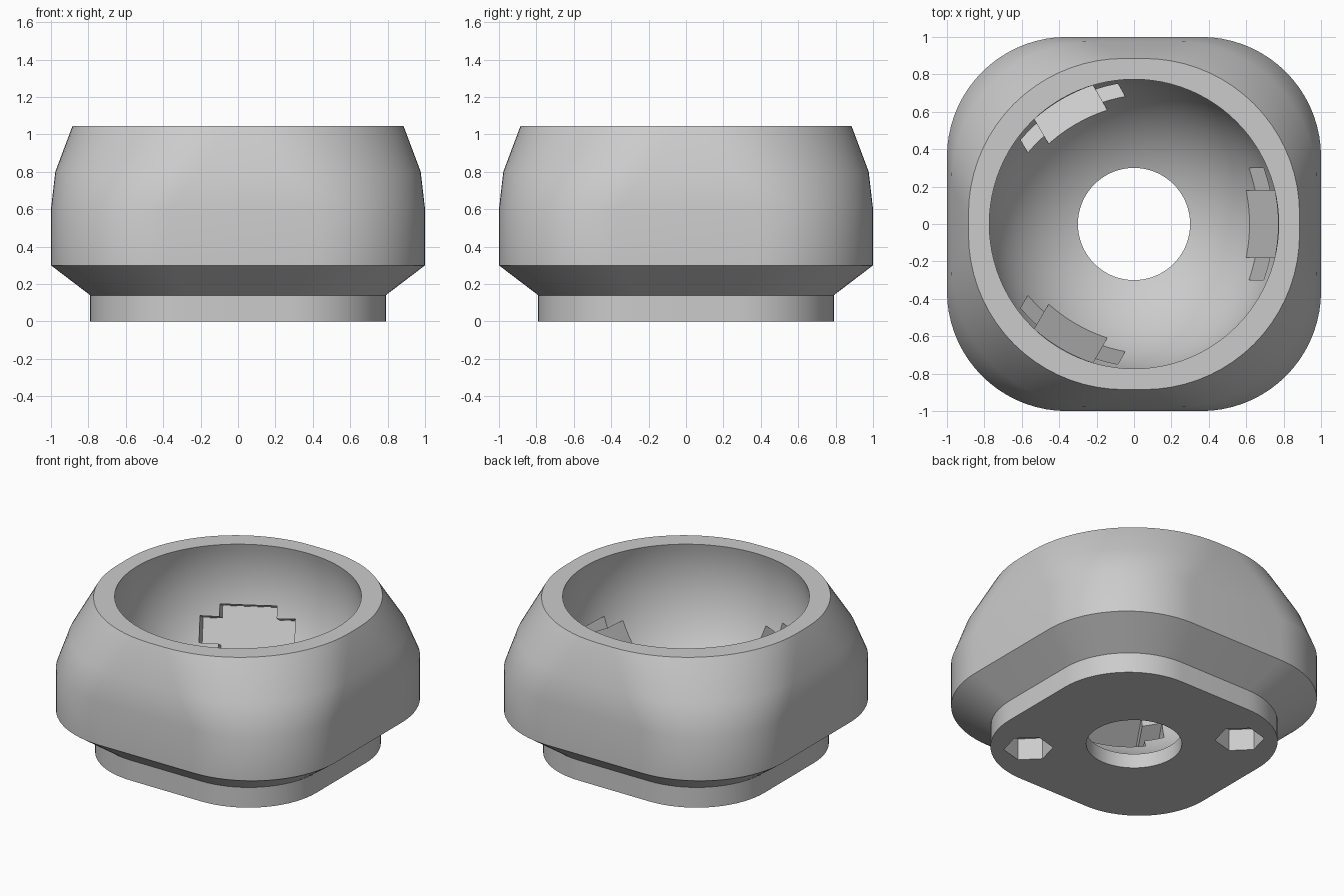
import bpy, bmesh, math
from mathutils import Matrix, Vector

cube = bpy.data.objects.get("Cube")
if cube:
    bpy.data.objects.remove(cube, do_unlink=True)

grey = bpy.data.materials.new("light_grey")
grey.use_nodes = True
colour = (0.6, 0.6, 0.6, 1)
grey.diffuse_color = colour
grey.node_tree.nodes["Principled BSDF"].inputs["Base Color"].default_value = colour

BALL_Z, BALL_R = 0.842, 0.8


def make_object(name, bm):
    bmesh.ops.recalc_face_normals(bm, faces=bm.faces)
    mesh = bpy.data.meshes.new(name)
    bm.to_mesh(mesh)
    bm.free()
    mesh.materials.append(grey)
    obj = bpy.data.objects.new(name, mesh)
    bpy.context.collection.objects.link(obj)
    return obj


def loft(name, sections):
    """Skin a stack of equal-count point loops and cap both ends."""
    bm = bmesh.new()
    rings = [[bm.verts.new(p) for p in s] for s in sections]
    n = len(rings[0])
    for a, b in zip(rings, rings[1:]):
        for i in range(n):
            j = (i + 1) % n
            bm.faces.new((a[i], a[j], b[j], b[i]))
    bm.faces.new(rings[0])
    bm.faces.new(rings[-1])
    return make_object(name, bm)


def rounded_square(half, radius, z, steps=18):
    pts = []
    for corner in range(4):
        mid = math.radians(45 + 90 * corner)
        cx = math.copysign(half - radius, math.cos(mid))
        cy = math.copysign(half - radius, math.sin(mid))
        for s in range(steps + 1):
            a = math.radians(90 * (corner + s / steps))
            pts.append(Vector((cx + radius * math.cos(a), cy + radius * math.sin(a), z)))
    return pts


def prism(name, outline, matrix, start, end):
    """Extrude a flat outline along the local z axis of matrix."""
    return loft(name, [[matrix @ Vector((x, y, d)) for x, y in outline] for d in (start, end)])


def regular(count, radius):
    return [(radius * math.cos(math.tau * i / count), radius * math.sin(math.tau * i / count))
            for i in range(count)]


# Housing: rounded square foot, flared belly, nearly round rim
profile = [(0.79, 0.52, 0), (0.79, 0.52, 0.14), (1.0, 0.64, 0.3),
           (1.0, 0.64, 0.6), (0.977, 0.76, 0.8), (0.885, 0.83, 1.045)]
housing = loft("ball_housing", [rounded_square(*p) for p in profile])

# Ball socket and drain hole
bm = bmesh.new()
bmesh.ops.create_uvsphere(bm, u_segments=96, v_segments=48, radius=BALL_R,
                          matrix=Matrix.Translation((0, 0, BALL_Z)))
cutters = [make_object("socket_cutter", bm),
           prism("hole_cutter", regular(64, 0.3), Matrix(), -0.2, 0.6)]

# Three cross-shaped roller slots aimed outward and down from the ball centre
quarter = [(0.3, 0.085), (0.18, 0.085), (0.18, 0.165)]
cross = quarter + [(-x, y) for x, y in reversed(quarter)]
cross += [(-x, -y) for x, y in cross]
tilt = math.radians(27.5)
for k in range(3):
    phi = math.tau * k / 3
    out = Vector((math.cos(phi), math.sin(phi), 0))
    up = Vector((0, 0, 1))
    axis = out * math.cos(tilt) - up * math.sin(tilt)
    height = out * math.sin(tilt) + up * math.cos(tilt)
    side = height.cross(axis)
    frame = Matrix.Translation((0, 0, BALL_Z)) @ Matrix((side, height, axis)).transposed().to_4x4()
    cutters.append(prism("roller_slot_cutter", cross, frame, 0.5, 1.0))

# Two hexagonal pockets under the foot, on one diagonal
for s in (1, -1):
    frame = Matrix.Translation((0.47 * s, -0.47 * s, 0)) @ Matrix.Rotation(math.radians(-45), 4, "Z")
    cutters.append(prism("hex_pocket_cutter", regular(6, 0.155), frame, -0.1, 0.15))

# Cut everything out of the housing
bpy.context.view_layer.objects.active = housing
for c in cutters:
    c.hide_render = True
    mod = housing.modifiers.new("cut", "BOOLEAN")
    mod.operation = "DIFFERENCE"
    mod.solver = "EXACT"
    mod.object = c
    bpy.ops.object.modifier_apply(modifier=mod.name)
    bpy.data.objects.remove(c, do_unlink=True)

for o in bpy.context.selected_objects:
    o.select_set(False)
housing.select_set(True)
bpy.ops.object.shade_smooth_by_angle(angle=math.radians(30))
